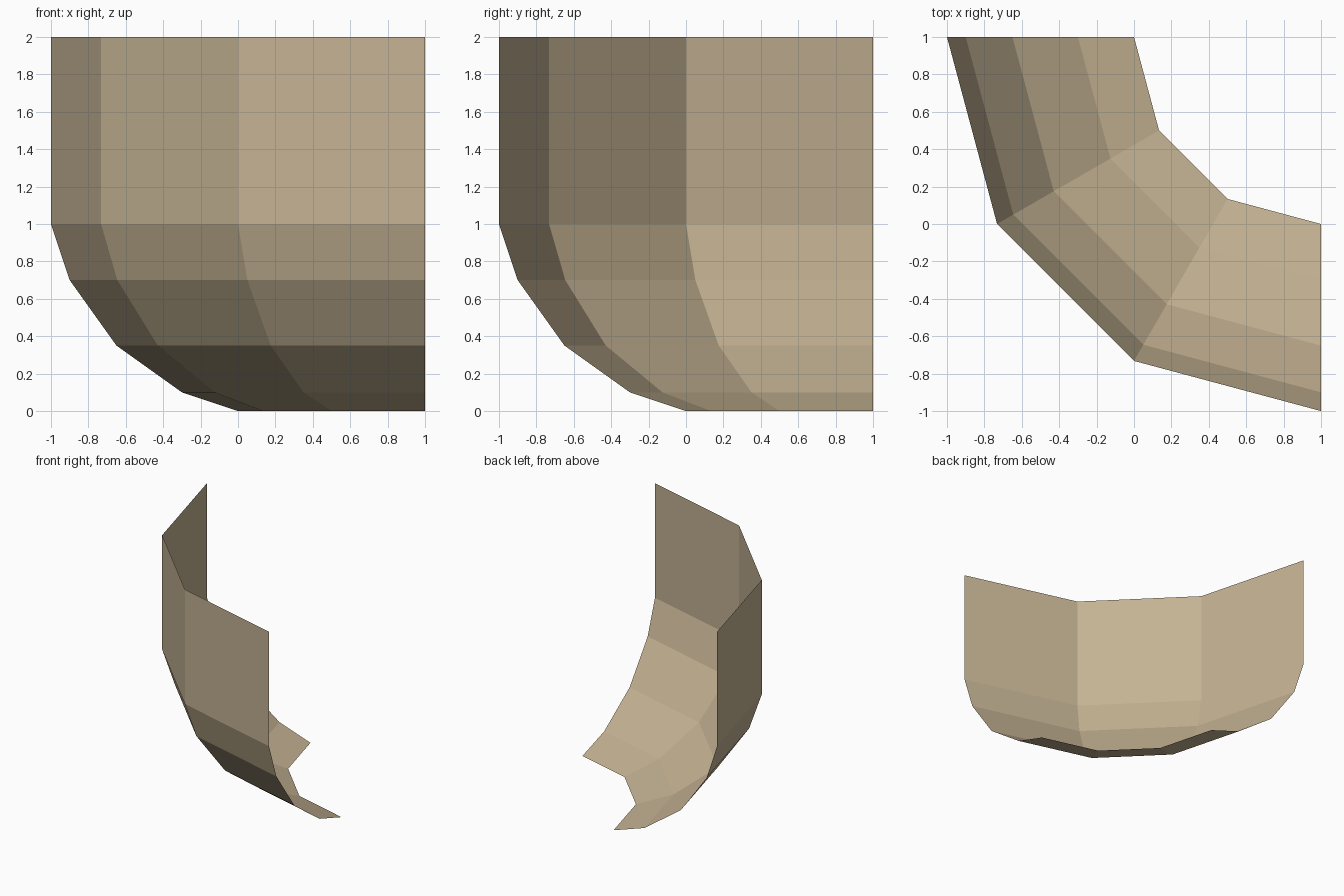
import bpy, bmesh, math
from mathutils import Vector

default = bpy.data.objects.get("Cube")
if default:
    bpy.data.objects.remove(default, do_unlink=True)

# Sandstone colour
SAND = (0.55, 0.445, 0.29, 1.0)
sand = bpy.data.materials.new("sandstone")
sand.use_nodes = True
sand.diffuse_color = SAND
sand.node_tree.nodes["Principled BSDF"].inputs["Base Color"].default_value = SAND

# Wall section as (radius, height), from the inner floor edge up to the rim
SECTION = [(1, 0), (1.3, 0.1), (1.65, 0.35), (1.9, 0.7), (2, 1), (2, 2)]
CENTRE = Vector((1, 1, 0))
SEGMENTS = 3

# Sweep the section a quarter turn around the corner centre
bm = bmesh.new()
verts = [bm.verts.new(CENTRE + Vector((-r, 0, z))) for r, z in SECTION]
edges = [bm.edges.new(pair) for pair in zip(verts, verts[1:])]
bmesh.ops.spin(bm, geom=verts + edges, cent=CENTRE, axis=(0, 0, 1),
               angle=math.pi / 2, steps=SEGMENTS)
bmesh.ops.remove_doubles(bm, verts=bm.verts, dist=0.0001)

# Turn every panel to face away from the corner centre
bm.normal_update()
inward = [f for f in bm.faces
          if f.normal.xy.dot(f.calc_center_median().xy - CENTRE.xy) < 0]
bmesh.ops.reverse_faces(bm, faces=inward)

mesh = bpy.data.meshes.new("curved_corner_wall")
bm.to_mesh(mesh)
bm.free()
mesh.materials.append(sand)
wall = bpy.data.objects.new("curved_corner_wall", mesh)
bpy.context.collection.objects.link(wall)
